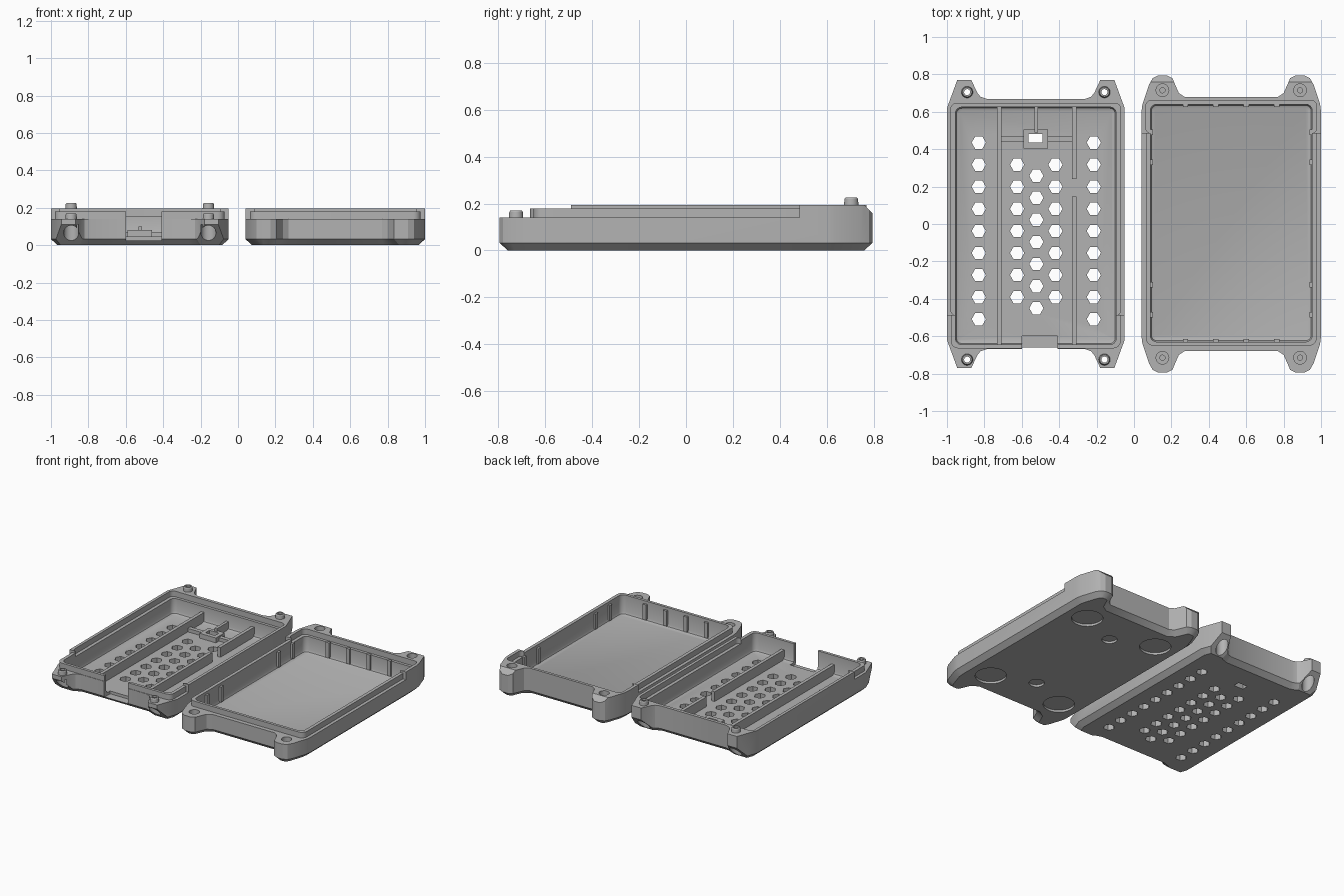
import bpy, bmesh, math
from mathutils import Vector

if "Cube" in bpy.data.objects:
    bpy.data.objects.remove(bpy.data.objects["Cube"])

grey = bpy.data.materials.new("light_grey_plastic")
grey.diffuse_color = (0.45, 0.45, 0.45, 1)
grey.use_nodes = True
grey.node_tree.nodes["Principled BSDF"].inputs["Base Color"].default_value = grey.diffuse_color


def make(name, bm):
    bmesh.ops.recalc_face_normals(bm, faces=bm.faces)
    me = bpy.data.meshes.new(name)
    bm.to_mesh(me)
    bm.free()
    me.materials.append(grey)
    ob = bpy.data.objects.new(name, me)
    bpy.context.collection.objects.link(ob)
    return ob


def add_loft(bm, layers):
    """Closed solid through stacked outlines: [(points, z), ...]"""
    rings = [[bm.verts.new((x, y, z)) for x, y in pts] for pts, z in layers]
    n = len(rings[0])
    bm.faces.new(rings[0][::-1])
    bm.faces.new(rings[-1])
    for a, b in zip(rings, rings[1:]):
        for i in range(n):
            j = (i + 1) % n
            bm.faces.new((a[i], a[j], b[j], b[i]))


def loft(name, *layers):
    bm = bmesh.new()
    add_loft(bm, layers)
    return make(name, bm)


def rect(x0, x1, y0, y1, r=0.0):
    if r <= 0:
        return [(x0, y0), (x1, y0), (x1, y1), (x0, y1)]
    pts = []
    for cx, cy, s in ((x1 - r, y0 + r, -90), (x1 - r, y1 - r, 0),
                      (x0 + r, y1 - r, 90), (x0 + r, y0 + r, 180)):
        for k in range(7):
            a = math.radians(s + 15 * k)
            pts.append((cx + r * math.cos(a), cy + r * math.sin(a)))
    return pts


def ngon(cx, cy, r, n=32):
    return [(cx + r * math.cos(2 * math.pi * i / n), cy + r * math.sin(2 * math.pi * i / n))
            for i in range(n)]


def box(name, x0, x1, y0, y1, z0, z1):
    return loft(name, (rect(x0, x1, y0, y1), z0), (rect(x0, x1, y0, y1), z1))


def solids(name, items):
    """Several separate prisms in one object: [(points, z0, z1), ...]"""
    bm = bmesh.new()
    for pts, z0, z1 in items:
        add_loft(bm, [(pts, z0), (pts, z1)])
    return make(name, bm)


def wedge(name, x0, x1, profile):
    bm = bmesh.new()
    f = bm.faces.new([bm.verts.new((x0, y, z)) for y, z in profile])
    ext = bmesh.ops.extrude_face_region(bm, geom=[f])["geom"]
    bmesh.ops.translate(bm, vec=(x1 - x0, 0, 0),
                        verts=[v for v in ext if isinstance(v, bmesh.types.BMVert)])
    return make(name, bm)


def combine(ob, tool, op="DIFFERENCE"):
    m = ob.modifiers.new("bool", "BOOLEAN")
    m.operation, m.solver, m.object = op, "EXACT", tool
    bpy.context.view_layer.objects.active = ob
    bpy.ops.object.modifier_apply(modifier=m.name)
    bpy.data.objects.remove(tool)


def inset(pts, d):
    out, n = [], len(pts)
    for i in range(n):
        p, q, r = (Vector(pts[(i + k) % n]) for k in (-1, 0, 1))
        a, b = (q - p).normalized(), (r - q).normalized()
        na, nb = Vector((-a.y, a.x)), Vector((-b.y, b.x))
        out.append(tuple(q + (na + nb) * (d / (1 + na.dot(nb)))))
    return out


def shell_outline(cx, quarter):
    """Mirror a quarter outline into all four corners"""
    q = quarter
    full = q + [(-x, y) for x, y in q[::-1]] + [(-x, -y) for x, y in q] + [(x, -y) for x, y in q[::-1]]
    return [(cx + x, y) for x, y in full]


def tray(name, cx, quarter, hx, y0, y1, low, high, floor):
    """Hollow half shell with tongue on its low part, rabbet on its high part"""
    o = shell_outline(cx, quarter)
    ob = loft(name, (inset(o, 0.035), 0), (o, 0.032), (o, 0.195))
    combine(ob, box("cut", cx - 1, cx + 1, *low, 0.14, 0.4))
    t = rect(cx - hx - 0.024, cx + hx + 0.024, y0 - 0.02, y1 + 0.02, 0.04)
    combine(ob, loft("tongue", (t, 0.08), (t, 0.18)), "UNION")
    r = rect(cx - hx - 0.024, cx + hx + 0.024, *high, 0.03)
    combine(ob, loft("rabbet", (r, 0.155), (r, 0.4)))
    c = rect(cx - hx, cx + hx, y0, y1, 0.035)
    combine(ob, loft("cavity", (inset(c, 0.02), floor), (inset(c, 0.006), floor + 0.006),
                     (c, floor + 0.02), (c, 0.4)))
    return ob


# ---- vented base tray (left) ----
LX, FL = -0.525, 0.045
base = tray("base_tray", LX, [(0.475, 0.62), (0.42, 0.77), (0.345, 0.77), (0.312, 0.70),
                              (0.295, 0.68), (0.26, 0.668)],
            0.43, -0.645, 0.625, (-1, -0.49), (-0.49, 0.645), FL)
# sloped undersides of the lugs
for s in (-1, 1):
    combine(base, wedge("slope", -1.1, 0.0,
                        [(s * 0.64, -0.02), (s * 0.9, 0.24), (s * 0.9, -0.02)]))
# screw bores and posts
posts, bores, pins = [], [], []
for s in (-1, 1):
    for y, top in ((-0.725, 0.14), (0.705, 0.195)):
        x = LX + s * 0.367
        bores.append((ngon(x, y, 0.04), -0.1, top - 0.03))
        pins.append((ngon(x, y, 0.016), -0.1, 0.4))
        posts.append((x, y, top))
combine(base, solids("bores", bores))
combine(base, solids("pins", pins))
for i, (x, y, top) in enumerate(posts):
    p = loft("locating_post_%d" % i, (ngon(x, y, 0.031), top - 0.004),
             (ngon(x, y, 0.029), top + 0.024), (ngon(x, y, 0.025), top + 0.03))
    combine(p, solids("pin", [(ngon(x, y, 0.016), 0, 0.4)]))
# connector opening in the front wall
combine(base, box("port", -0.6, -0.41, -0.9, -0.6, 0.025, 0.4))
# hexagonal vents
hexes = []
for x, top, n in ((-0.83, 0.435, 9), (-0.215, 0.435, 9), (-0.625, 0.317, 7),
                  (-0.42, 0.317, 7), (-0.522, 0.258, 7)):
    hexes += [(ngon(x, top - 0.118 * i, 0.038, 6), -0.1, 0.1) for i in range(n)]
combine(base, solids("vents", hexes))
combine(base, box("button_slot", -0.563, -0.488, 0.435, 0.48, -0.1, 0.1))

# inner ribs and button frame
RIB = 0.115
box("long_rib", -0.732, -0.708, -0.647, 0.63, FL - 0.005, RIB)
box("front_rib", -0.332, -0.308, -0.647, 0.147, FL - 0.005, RIB)
box("back_rib", -0.332, -0.308, 0.24, 0.63, FL - 0.005, RIB)
box("button_rib", -0.532, -0.512, 0.49, 0.63, FL - 0.005, 0.1)
box("cross_rib_left", -0.71, -0.585, 0.44, 0.47, FL - 0.005, 0.07)
box("cross_rib_right", -0.465, -0.33, 0.44, 0.47, FL - 0.005, 0.07)
frame = box("button_frame", -0.59, -0.46, 0.405, 0.505, FL - 0.005, 0.08)
combine(frame, box("slot", -0.563, -0.488, 0.435, 0.48, 0, 0.2))

# ---- lid tray (right) ----
RX = 0.52
lid = tray("lid_tray", RX, [(0.48, 0.6), (0.475, 0.64), (0.44, 0.745), (0.42, 0.78), (0.39, 0.795),
                            (0.345, 0.795), (0.315, 0.78), (0.30, 0.745), (0.28, 0.70), (0.25, 0.68)],
           0.433, -0.63, 0.64, (-1, 0.485), (0.485, 0.66), 0.04)
combine(lid, wedge("tip", 0.0, 1.1, [(0.75, 0.205), (0.85, 0.105), (0.85, 0.205)]))
# sockets in the lugs
sockets, pilots = [], []
for s in (-1, 1):
    for y, top in ((-0.715, 0.14), (0.715, 0.195)):
        sockets.append((ngon(RX + s * 0.368, y, 0.034), top - 0.032, 0.4))
        pilots.append((ngon(RX + s * 0.368, y, 0.014), top - 0.09, 0.4))
combine(lid, solids("sockets", sockets))
combine(lid, solids("pilots", pilots))
# foot and magnet recesses underneath
feet = [(ngon(RX + sx * 0.29, sy * 0.49, 0.103), -0.1, 0.016) for sx in (-1, 1) for sy in (-1, 1)]
feet += [(ngon(RX, sy * 0.37, 0.05), -0.1, 0.016) for sy in (-1, 1)]
combine(lid, solids("feet", feet))
# alignment tabs along the inner walls
tabs = []
for x in (0.275, 0.437, 0.6, 0.763):
    for y0, y1 in ((-0.635, -0.615), (0.625, 0.645)):
        tabs.append((rect(x - 0.014, x + 0.014, y0, y1), 0.05, 0.16))
for y in (0.49, 0.33, -0.325, -0.485):
    for s in (-1, 1):
        a, b = sorted((RX + s * 0.418, RX + s * 0.438))
        tabs.append((rect(a, b, y - 0.014, y + 0.014), 0.05, 0.16))
solids("alignment_tabs", tabs)

# smooth the round surfaces, keep edges crisp
for ob in bpy.context.scene.objects:
    ob.select_set(True)
bpy.context.view_layer.objects.active = base
bpy.ops.object.shade_smooth_by_angle(angle=math.radians(25))
